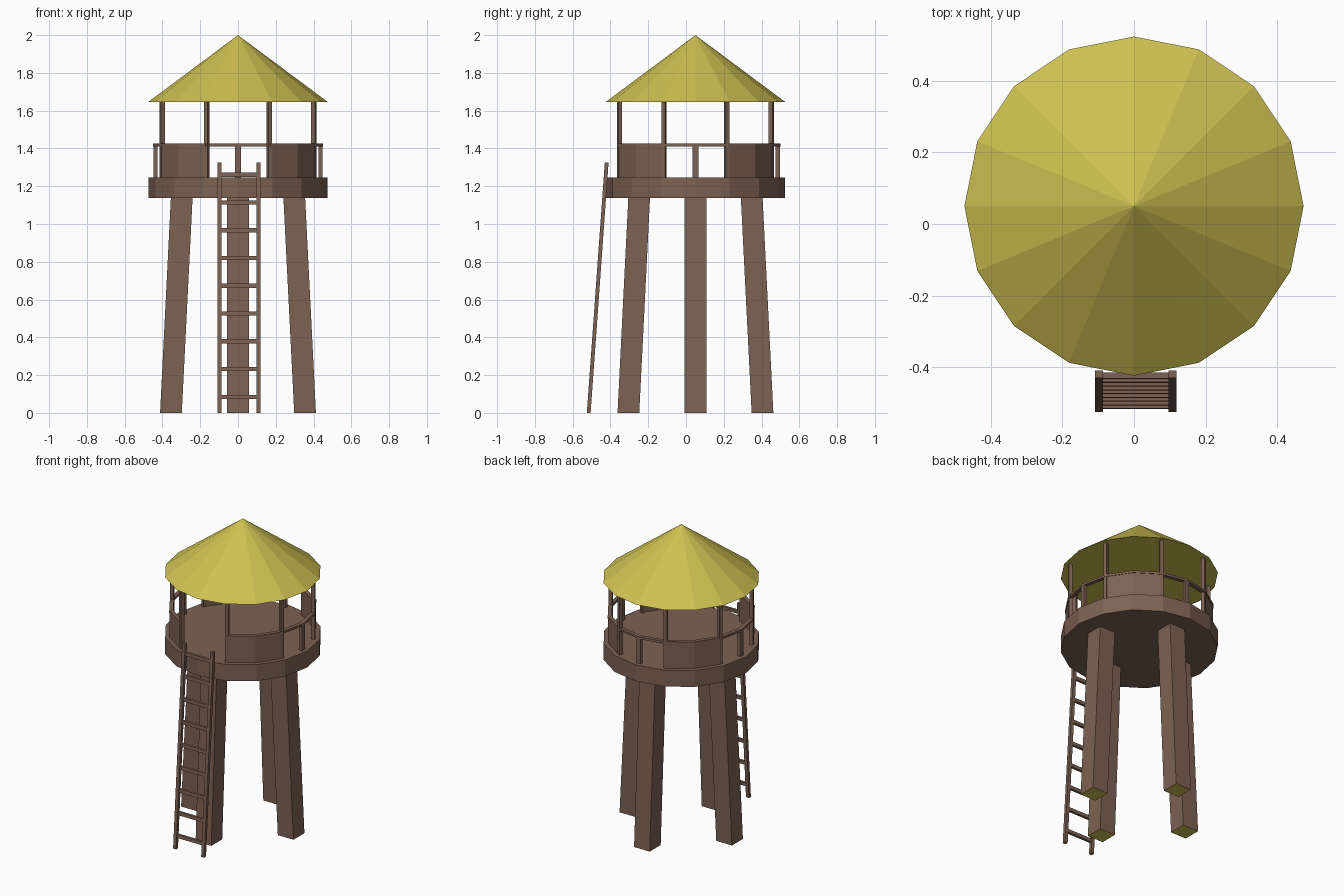
import bpy, bmesh, math
from mathutils import Vector, Matrix

if "Cube" in bpy.data.objects:
    bpy.data.objects.remove(bpy.data.objects["Cube"])

CY = 0.05                     # tower axis in y
STEP = math.pi / 8            # the tower is sixteen-sided


def material(name, rgb):
    m = bpy.data.materials.new(name)
    m.diffuse_color = (*rgb, 1)
    m.use_nodes = True
    m.node_tree.nodes["Principled BSDF"].inputs["Base Color"].default_value = m.diffuse_color
    return m


BROWN = material("brown wood", (0.205, 0.122, 0.087))
YELLOW = material("yellow thatch", (0.62, 0.53, 0.083))


def make(name, bm, *mats):
    bmesh.ops.recalc_face_normals(bm, faces=bm.faces)
    me = bpy.data.meshes.new(name)
    bm.to_mesh(me)
    bm.free()
    for m in mats:
        me.materials.append(m)
    ob = bpy.data.objects.new(name, me)
    bpy.context.collection.objects.link(ob)
    return ob


def polar(r, a, z):
    return Vector((r * math.cos(a), CY + r * math.sin(a), z))


def prism(bm, lower, upper):
    """Solid between two matching rings of points."""
    lo = [bm.verts.new(p) for p in lower]
    hi = [bm.verts.new(p) for p in upper]
    n = len(lo)
    bm.faces.new(lo[::-1])
    bm.faces.new(hi)
    for i in range(n):
        j = (i + 1) % n
        bm.faces.new((lo[i], lo[j], hi[j], hi[i]))


def rect(c, sx, sy, angle=0):
    """Horizontal rectangle around a centre point."""
    rot = Matrix.Rotation(angle, 3, 'Z')
    return [Vector(c) + rot @ Vector((x * sx / 2, y * sy / 2, 0))
            for x, y in ((-1, -1), (1, -1), (1, 1), (-1, 1))]


def ring_strip(name, start, count, r0, r1, z0, z1):
    """Faceted curved wall with a rectangular section."""
    bm = bmesh.new()
    rows = []
    for i in range(count + 1):
        a = (start + i) * STEP
        rows.append([bm.verts.new(polar(r, a, z))
                     for r, z in ((r0, z0), (r1, z0), (r1, z1), (r0, z1))])
    for a, b in zip(rows, rows[1:]):
        for k in range(4):
            m = (k + 1) % 4
            bm.faces.new((a[k], a[m], b[m], b[k]))
    bm.faces.new(rows[0][::-1])
    bm.faces.new(rows[-1])
    return make(name, bm, BROWN)


# Platform
bm = bmesh.new()
prism(bm, [polar(0.474, i * STEP, 1.138) for i in range(16)],
      [polar(0.474, i * STEP, 1.247) for i in range(16)])
make("platform", bm, BROWN)

# Conical roof with closed underside
bm = bmesh.new()
eave = [bm.verts.new(polar(0.474, i * STEP, 1.647)) for i in range(16)]
peak = bm.verts.new((0, CY, 2.0))
bm.faces.new(eave[::-1])
for i in range(16):
    bm.faces.new((eave[i], eave[(i + 1) % 16], peak))
make("roof", bm, YELLOW)

# Splayed legs with yellow soles
for k in range(4):
    a = k * math.pi / 2
    bm = bmesh.new()
    prism(bm, rect(polar(0.355, a, 0), 0.115, 0.115),
          rect(polar(0.298, a, 1.138), 0.115, 0.115))
    leg = make("leg", bm, BROWN, YELLOW)
    for p in leg.data.polygons:
        p.material_index = 1 if p.center.z < 0.01 else 0

# Roof posts
for k in range(8):
    a = (2 * k + 1) * STEP
    bm = bmesh.new()
    prism(bm, rect(polar(0.435, a, 1.247), 0.022, 0.022, a),
          rect(polar(0.435, a, 1.647), 0.022, 0.022, a))
    make("roof_post", bm, BROWN)

# Short railing posts on the right, back and left
for k in range(3):
    a = k * math.pi / 2
    bm = bmesh.new()
    prism(bm, rect(polar(0.436, a, 1.247), 0.022, 0.03, a),
          rect(polar(0.436, a, 1.412), 0.022, 0.03, a))
    make("railing_post", bm, BROWN)

# Parapet panels on the four diagonals, and a handrail open at the front
for k in range(4):
    ring_strip("parapet_panel", 4 * k + 1, 2, 0.426, 0.446, 1.247, 1.412)
ring_strip("handrail", -3, 14, 0.424, 0.449, 1.41, 1.425)

# Leaning ladder
LX = 0.005


def ladder_y(z):
    return -0.515 + 0.095 * z / 1.325


for s in (-1, 1):
    bm = bmesh.new()
    x = LX + s * 0.103
    prism(bm, rect((x, ladder_y(0), 0), 0.022, 0.02),
          rect((x, ladder_y(1.325), 1.325), 0.022, 0.02))
    make("ladder_rail", bm, BROWN)
for i in range(9):
    z = 0.085 + 0.147 * i
    bm = bmesh.new()
    prism(bm, rect((LX, ladder_y(z - 0.011), z - 0.011), 0.19, 0.016),
          rect((LX, ladder_y(z + 0.011), z + 0.011), 0.19, 0.016))
    make("ladder_rung", bm, BROWN)
